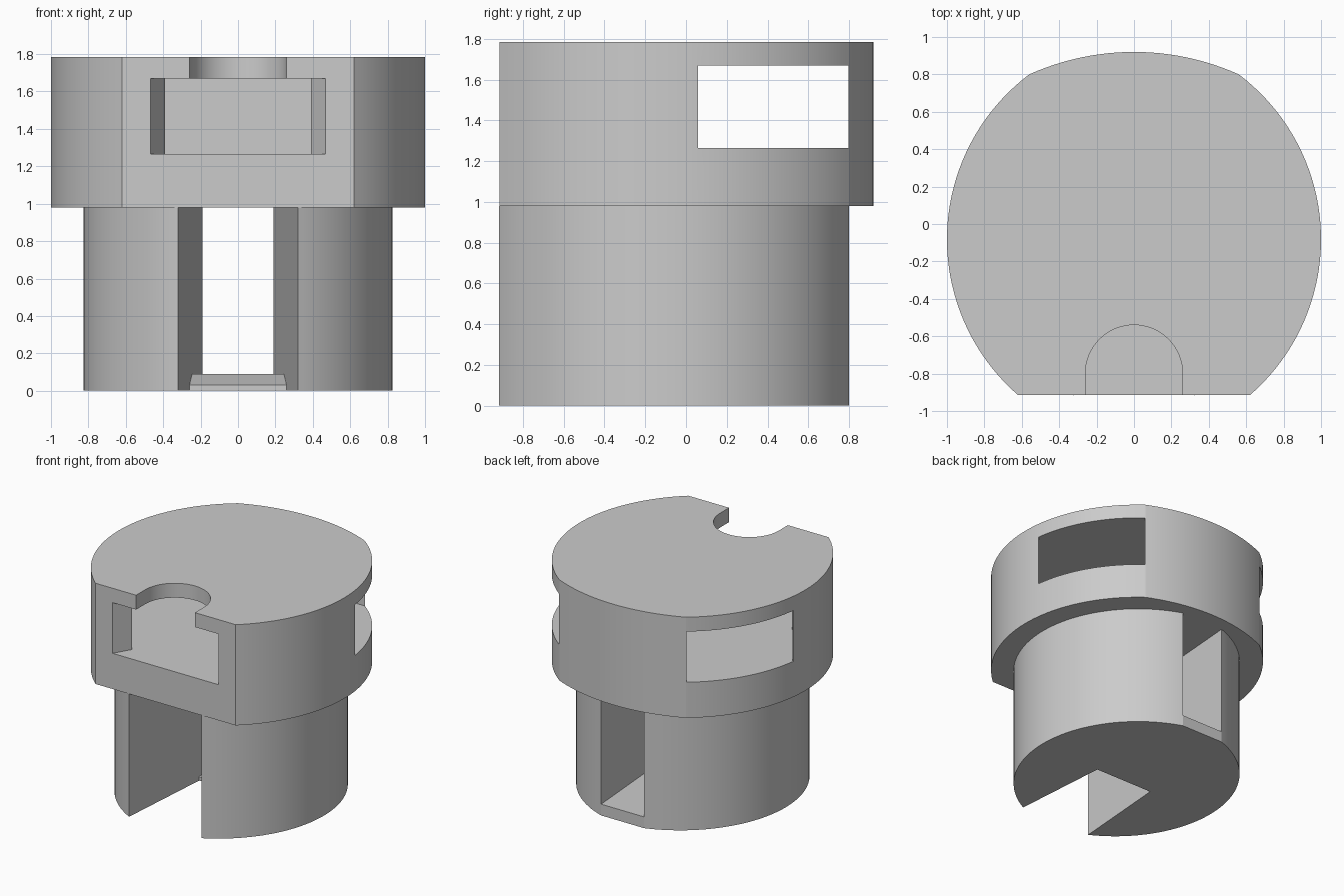
import bpy, bmesh, math
from mathutils import Vector

cube = bpy.data.objects.get("Cube")
if cube:
    bpy.data.objects.remove(cube, do_unlink=True)

grey = bpy.data.materials.new("light grey")
grey.use_nodes = True
grey.diffuse_color = (0.6, 0.6, 0.6, 1)
grey.node_tree.nodes["Principled BSDF"].inputs["Base Color"].default_value = (0.6, 0.6, 0.6, 1)


def arc(a, b, c, n):
    """Points on the circle from a through b to c."""
    a, b, c = Vector(a), Vector(b), Vector(c)
    p, q = b - a, c - a
    d = 2 * (p.x * q.y - p.y * q.x)
    m = a + Vector((q.y * p.length_squared - p.y * q.length_squared,
                    p.x * q.length_squared - q.x * p.length_squared)) / d
    start = math.atan2(a.y - m.y, a.x - m.x)
    sweep = (math.atan2(c.y - m.y, c.x - m.x) - start) % math.tau
    r = (a - m).length
    return [(m.x + r * math.cos(start + sweep * i / n),
             m.y + r * math.sin(start + sweep * i / n)) for i in range(n + 1)]


def mirrored(right):
    """Closes a right-hand outline with its mirror image."""
    return right + [(-x, y) for x, y in reversed(right) if abs(x) > 1e-4]


def loft(name, first, second):
    """Solid between two matching loops of 3D points."""
    bm = bmesh.new()
    a = [bm.verts.new(p) for p in first]
    b = [bm.verts.new(p) for p in second]
    bm.faces.new(a)
    bm.faces.new(b)
    for i in range(len(a)):
        j = (i + 1) % len(a)
        bm.faces.new((a[i], a[j], b[j], b[i]))
    bmesh.ops.recalc_face_normals(bm, faces=bm.faces)
    mesh = bpy.data.meshes.new(name)
    bm.to_mesh(mesh)
    bm.free()
    mesh.materials.append(grey)
    obj = bpy.data.objects.new(name, mesh)
    bpy.context.collection.objects.link(obj)
    return obj


def prism(name, outline, z0, z1):
    return loft(name, [(x, y, z0) for x, y in outline], [(x, y, z1) for x, y in outline])


def select(obj):
    bpy.ops.object.select_all(action='DESELECT')
    obj.select_set(True)
    bpy.context.view_layer.objects.active = obj


def carve(obj, cutters):
    select(obj)
    for cutter in cutters:
        mod = obj.modifiers.new("cut", 'BOOLEAN')
        mod.operation = 'DIFFERENCE'
        mod.solver = 'EXACT'
        mod.object = cutter
        bpy.ops.object.modifier_apply(modifier=mod.name)
        bpy.data.objects.remove(cutter, do_unlink=True)
    bpy.ops.object.shade_smooth_by_angle(angle=math.radians(15))


# Head: flat front, rounded sides, shallow rounded back
side = arc((0.62, -0.915), (1, -0.08), (0.56, 0.8), 40)
back = arc((0.56, 0.8), (0, 0.92), (-0.56, 0.8), 24)
head = prism("head", mirrored(side + back[1:13]), 0.98, 1.785)

# Chamber: narrow front mouth flaring out to the side windows
chamber = prism("chamber_cutter", mirrored(
    [(0.475, -0.925), (0.39, -0.78), (0.985, 0.06), (1.2, 0.06), (1.2, 0.798)]), 1.265, 1.67)

# Round-ended notch through the roof above the mouth
notch = prism("notch_cutter", [(-0.26, -1), (0.26, -1)]
              + arc((0.26, -0.8), (0, -0.54), (-0.26, -0.8), 32), 1.5, 1.9)
carve(head, [chamber, notch])

# Body: narrower rounded plug below the head
body = prism("body", mirrored(arc((0.32, -0.918), (0.825, -0.088), (0.19, 0.8), 48)), 0, 0.98)

# Slot: tapers to the back, with a ramped floor behind the open front part
profile = [(-1, -0.1), (-0.12, -0.1), (-0.12, 0.03), (0.07, 0.09),
           (1, 0.09), (1, 1.2), (-1, 1.2)]


def slot_wall(sign):
    return [(sign * (0.32 - 0.0756 * (y + 0.918)), y, z) for y, z in profile]


carve(body, [loft("slot_cutter", slot_wall(-1), slot_wall(1))])
